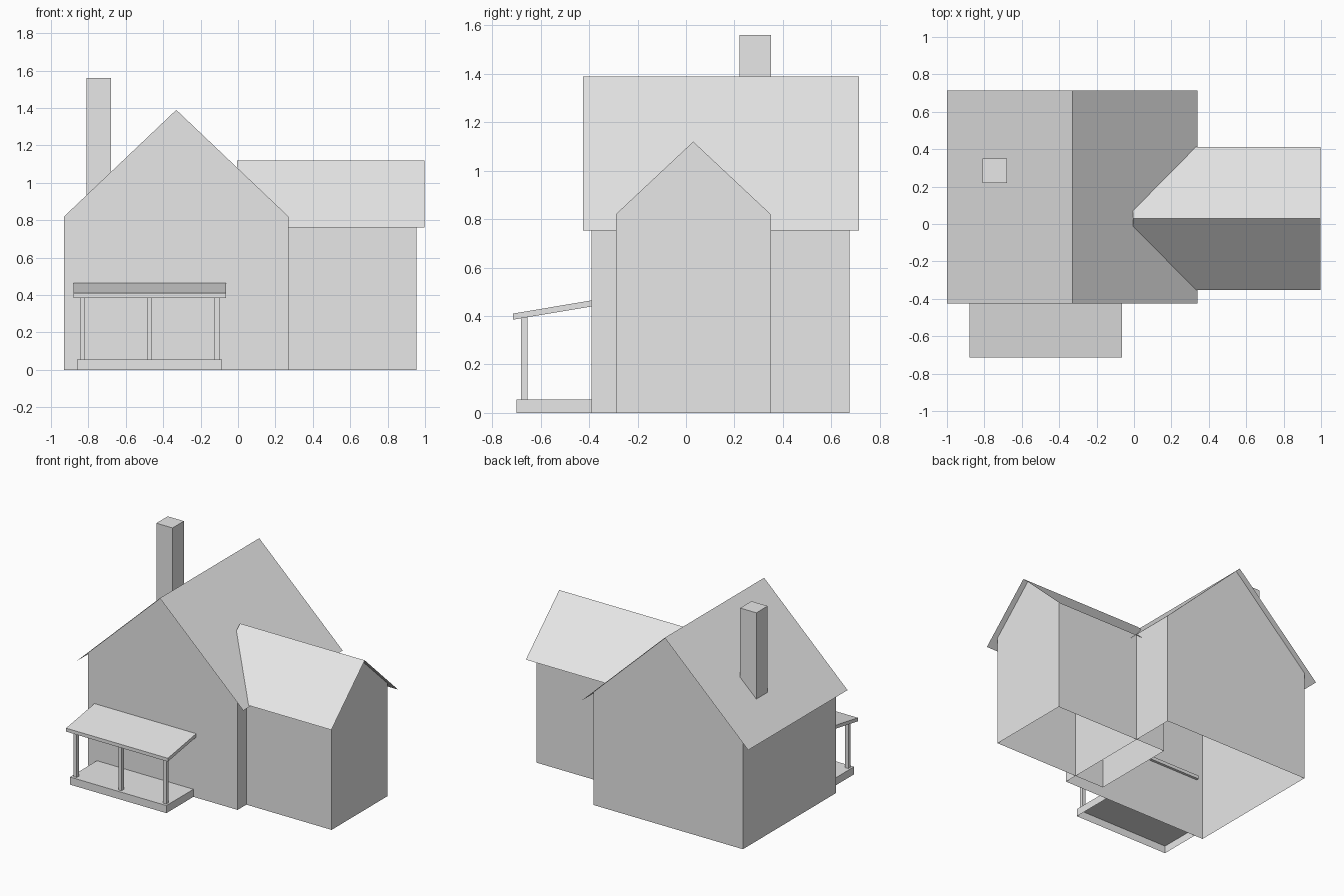
import bpy
import bmesh
from mathutils import Vector

cube = bpy.data.objects.get("Cube")
if cube:
    bpy.data.objects.remove(cube, do_unlink=True)

# One plain grey for the whole house
GREY = (0.8, 0.8, 0.8, 1.0)
grey = bpy.data.materials.new("plain grey")
grey.use_nodes = True
grey.diffuse_color = GREY
grey.node_tree.nodes["Principled BSDF"].inputs["Base Color"].default_value = GREY


def finish(name, bm):
    mesh = bpy.data.meshes.new(name)
    bm.to_mesh(mesh)
    bm.free()
    mesh.materials.append(grey)
    obj = bpy.data.objects.new(name, mesh)
    bpy.context.collection.objects.link(obj)
    return obj


def box(name, low, high, open_bottom=False):
    bm = bmesh.new()
    bmesh.ops.create_cube(bm, size=1)
    low, high = Vector(low), Vector(high)
    for v in bm.verts:
        v.co = (low + high) / 2 + v.co * (high - low)
    if open_bottom:
        bm.normal_update()
        down = [f for f in bm.faces if f.normal.z < -0.9]
        bmesh.ops.delete(bm, geom=down, context='FACES')
    return finish(name, bm)


def sweep(name, profile, start, end, axis, closed=True, caps=True):
    """Extrude a (side, height) profile along x or y; sides follow the profile."""
    def place(side, height, along):
        return (along, side, height) if axis == 'x' else (side, along, height)

    bm = bmesh.new()
    ends = [[bm.verts.new(place(s, h, a)) for s, h in profile] for a in (start, end)]
    count = len(profile)
    for i in range(count if closed else count - 1):
        j = (i + 1) % count
        bm.faces.new((ends[0][i], ends[0][j], ends[1][j], ends[1][i]))
    if caps:
        for ring in ends:
            bm.faces.new(ring)
    bmesh.ops.recalc_face_normals(bm, faces=bm.faces)
    return finish(name, bm)


def gabled_block(name, axis, middle, half, eave, peak, wall_span, roof_span, overhang):
    """Walls with two gables, open below, under a thin folded roof."""
    gable = [(middle - half, 0), (middle - half, eave), (middle, peak),
             (middle + half, eave), (middle + half, 0)]
    walls = sweep(name + "_walls", gable, *wall_span, axis, closed=False)
    # The sloping tops belong to the roof sheet
    bm = bmesh.new()
    bm.from_mesh(walls.data)
    tops = [f for f in bm.faces if f.normal.z > 0.1]
    bmesh.ops.delete(bm, geom=tops, context='FACES')
    bm.to_mesh(walls.data)
    bm.free()

    reach = half + overhang
    low = peak - (peak - eave) * reach / half
    slopes = [(middle - reach, low), (middle, peak), (middle + reach, low)]
    roof = sweep(name + "_roof", slopes, *roof_span, axis, closed=False, caps=False)
    for face in roof.data.polygons:
        if face.normal.z < 0:
            face.flip()


# Main house and side wing
gabled_block("main_house", 'y', -0.33, 0.60, 0.82, 1.39,
             (-0.39, 0.675), (-0.425, 0.715), 0.07)
gabled_block("side_wing", 'x', 0.03, 0.32, 0.82, 1.12,
             (0.03, 0.955), (-0.005, 0.997), 0.063)

# Chimney
box("chimney", (-0.81, 0.22, 0.82), (-0.68, 0.35, 1.56))

# Porch deck, posts and sloping roof
box("porch_deck", (-0.86, -0.70, 0), (-0.085, -0.39, 0.055), open_bottom=True)
for name, x in (("left", -0.112), ("middle", -0.472), ("right", -0.832)):
    box("porch_post_" + name, (x - 0.013, -0.681, 0.055), (x + 0.013, -0.655, 0.40))
sweep("porch_roof", [(-0.715, 0.385), (-0.715, 0.41), (-0.375, 0.467), (-0.375, 0.442)],
      -0.88, -0.063, 'x')
